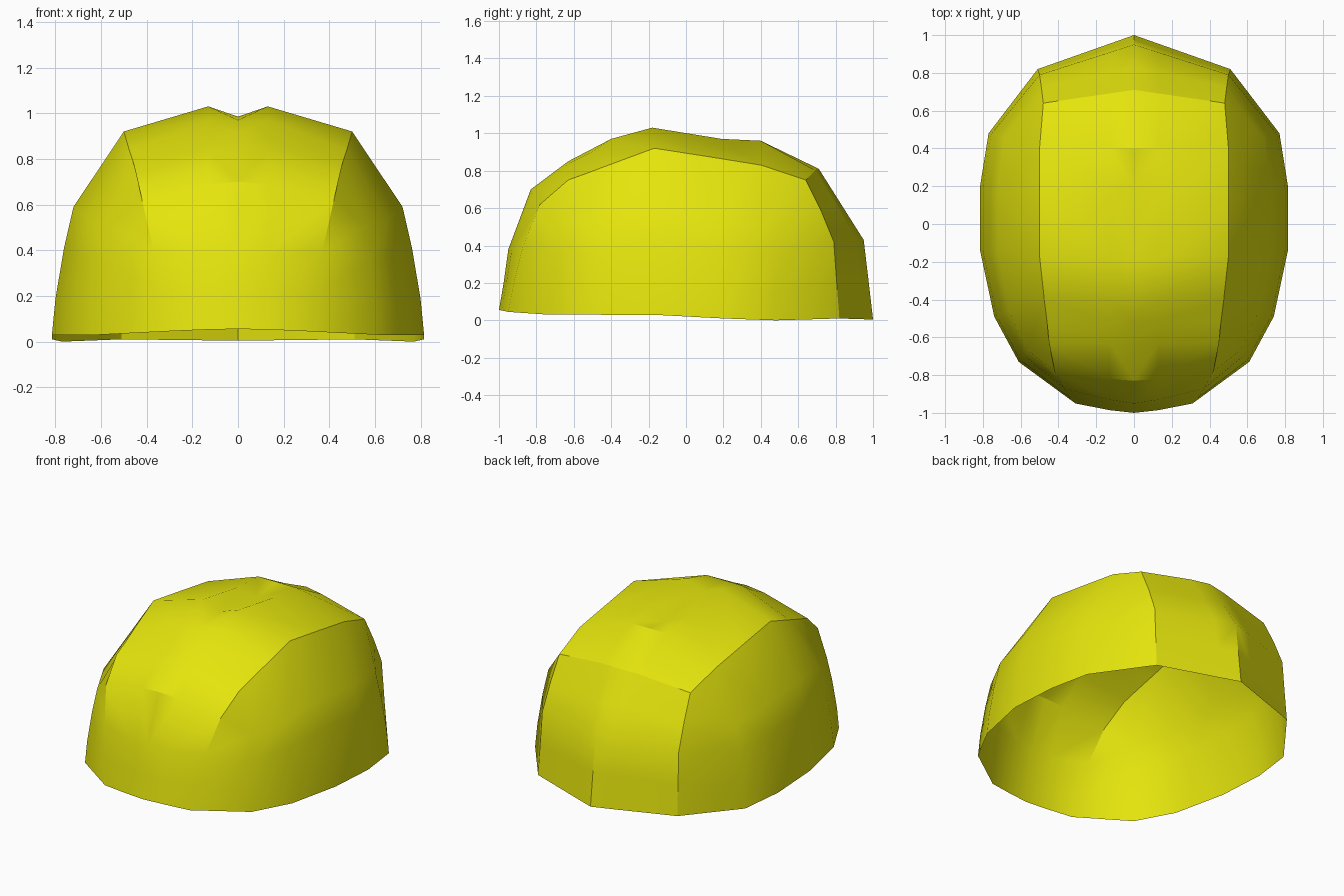
import bpy, bmesh, math
from mathutils import Vector

if "Cube" in bpy.data.objects:
    bpy.data.objects.remove(bpy.data.objects["Cube"])

yellow = bpy.data.materials.new("safety yellow")
yellow.diffuse_color = (0.78, 0.78, 0.004, 1)
yellow.use_nodes = True
yellow.node_tree.nodes["Principled BSDF"].inputs["Base Color"].default_value = yellow.diffuse_color

# Crown strip sections, front rim to back rim: centre (y, z), groove depth, edge (x, y, z)
SECTIONS = [
    (-1.00, .055, 0, .31, -.95, .045),
    (-.975, .20, 0, .34, -.92, .20),
    (-.95, .38, 0, .37, -.87, .40),
    (-.83, .70, 0, .42, -.78, .62),
    (-.63, .85, 0, .45, -.63, .75),
    (-.515, .91, 0, .46, -.52, .79),
    (-.40, .97, 0, .475, -.40, .835),
    (-.18, 1.03, .045, .50, -.17, .92),
    (.19, .97, .04, .50, .12, .875),
    (.40, .96, 0, .50, .40, .83),
    (.71, .81, 0, .48, .64, .75),
    (.83, .62, 0, .49, .72, .59),
    (.95, .43, 0, .50, .79, .42),
    (.975, .22, 0, .505, .805, .21),
    (1.00, .005, 0, .51, .82, .01),
]
# Rim points of the side panel between its front and back corners
RIM = [(.61, -.73, .03), (.74, -.49, .03), (.815, -.14, .028), (.815, .20, .01), (.77, .48, .0)]
# Side bulge: (inward fraction, upward fraction) from the rim to the crown edge
BULGE = [(0, 0), (.05, .18), (.17, .43), (.30, .63), (1, 1)]


def grid(bm, rows, sx):
    """Skin a grid of points, flipped to the other side when sx is -1."""
    vs = [[bm.verts.new((p[0] * sx, p[1], p[2])) for p in r] for r in rows]
    for a, b in zip(vs, vs[1:]):
        for i in range(len(a) - 1):
            bm.faces.new((a[i], a[i + 1], b[i + 1], b[i]))


edges = [Vector(s[3:]) for s in SECTIONS]

# Crown: centre line, ridge and edge of each section
crown = []
for (y, z, groove, *_), e in zip(SECTIONS, edges):
    k = .13 / e.x
    rz = z if groove or -.5 < y < .5 else z + (e.z - z) * k * .5
    ry = y if groove else y + (e.y - y) * k * (1 if y > .5 else .7)
    crown.append((Vector((0, y, z - groove)), Vector((.13, ry, rz)), e))

# Side panel: columns from rim up to the crown edge
side = [edges[:5]]
for rim, top in zip(RIM, edges[5:10]):
    r = Vector(rim)
    side.append([Vector((*r.xy.lerp(top.xy, f), r.z + (top.z - r.z) * g)) for f, g in BULGE])
# back chain runs rim to top
side.append(list(reversed(edges[10:])))

# Helmet shell, open below
bm = bmesh.new()
for sx in (1, -1):
    grid(bm, crown, sx)
    grid(bm, side, sx)
bmesh.ops.remove_doubles(bm, verts=bm.verts, dist=.0005)
bmesh.ops.recalc_face_normals(bm, faces=bm.faces)
bm.faces.ensure_lookup_table()
if sum(f.normal.dot(f.calc_center_median()) for f in bm.faces) < 0:
    bmesh.ops.reverse_faces(bm, faces=bm.faces)
mesh = bpy.data.meshes.new("helmet_shell")
bm.to_mesh(mesh)
bm.free()
mesh.materials.append(yellow)
shell = bpy.data.objects.new("helmet_shell", mesh)
bpy.context.collection.objects.link(shell)
bpy.context.view_layer.objects.active = shell
shell.select_set(True)
bpy.ops.object.shade_smooth_by_angle(angle=math.radians(30))
